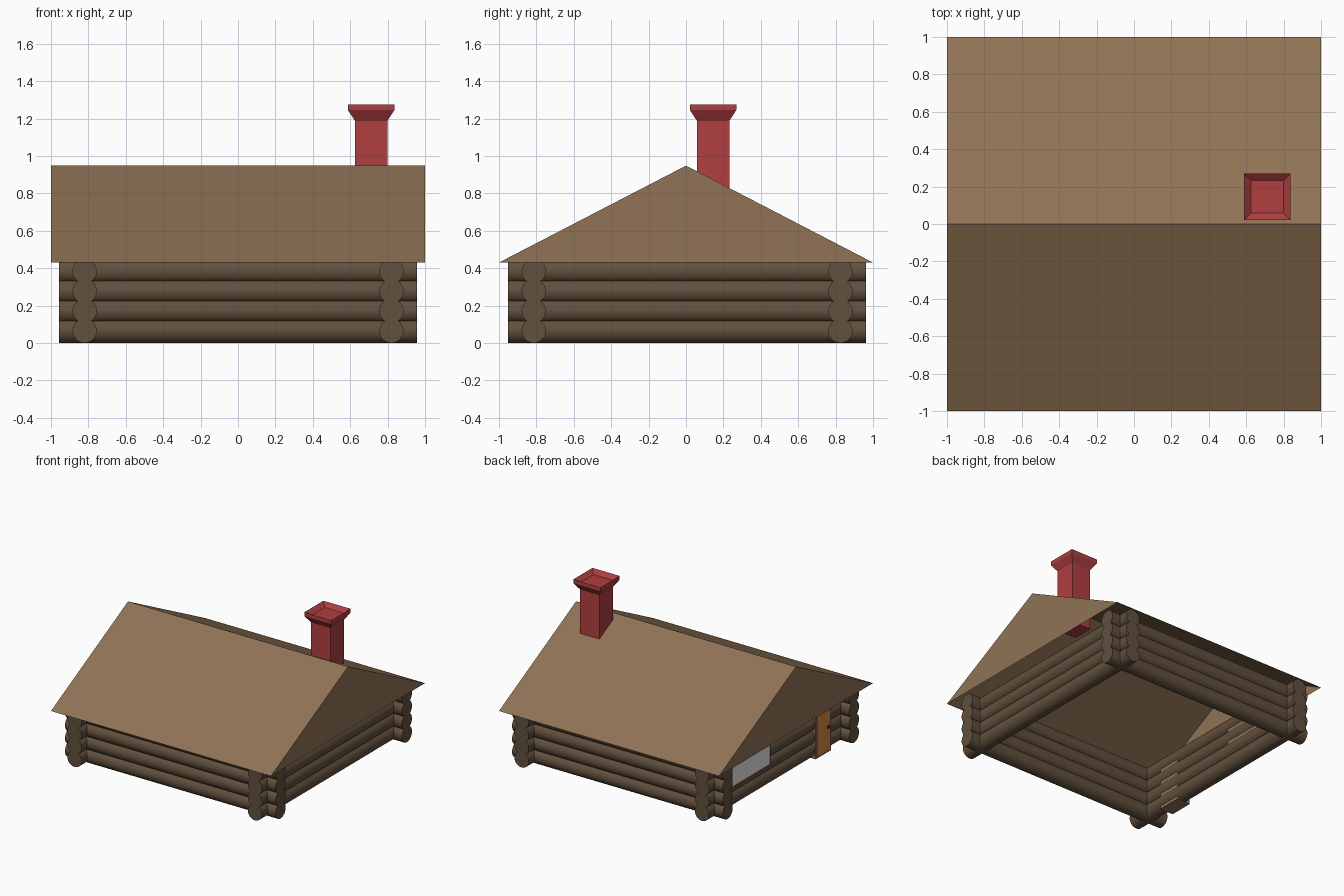
import bpy, bmesh, math
from mathutils import Matrix, Vector

if "Cube" in bpy.data.objects:
    bpy.data.objects.remove(bpy.data.objects["Cube"])


def material(name, hex_colour):
    def lin(c):
        c /= 255
        return c / 12.92 if c <= 0.04045 else ((c + 0.055) / 1.055) ** 2.4
    m = bpy.data.materials.new(name)
    m.diffuse_color = [lin(int(hex_colour[i:i + 2], 16)) for i in (0, 2, 4)] + [1]
    m.use_nodes = True
    m.node_tree.nodes["Principled BSDF"].inputs["Base Color"].default_value = m.diffuse_color
    return m


ROOF = material("roof tan", "907355")
LOG = material("log brown", "62503D")
BRICK = material("chimney red", "B03E40")
DOOR = material("door orange brown", "D88A40")
PANE = material("window pale grey", "EEEEEE")
KNOB = material("knob dark", "3A2E24")


def finish(bm, name, mat):
    me = bpy.data.meshes.new(name)
    bm.to_mesh(me)
    bm.free()
    me.materials.append(mat)
    ob = bpy.data.objects.new(name, me)
    bpy.context.collection.objects.link(ob)
    return ob


def box(name, lo, hi, mat):
    bm = bmesh.new()
    lo, hi = Vector(lo), Vector(hi)
    bmesh.ops.create_cube(bm, size=1, matrix=Matrix.Translation((lo + hi) / 2)
                          @ Matrix.Diagonal((*(hi - lo), 1)))
    return finish(bm, name, mat)


# Log walls: four rows on each side, crossing at the corners
WALL, RADIUS, LENGTH, OFF_Y = 0.82, 0.065, 1.915, 0.006


def log_wall(name, along_x, side):
    bm = bmesh.new()
    axis = "Y" if along_x else "X"
    for row in range(4):
        z = RADIUS + row * 0.106
        pos = (0, side * WALL + OFF_Y, z) if along_x else (side * WALL, OFF_Y, z)
        bmesh.ops.create_cone(bm, cap_ends=True, segments=24, radius1=RADIUS, radius2=RADIUS,
                              depth=LENGTH, matrix=Matrix.Translation(pos)
                              @ Matrix.Rotation(math.pi / 2, 4, axis))
    for f in bm.faces:
        f.smooth = len(f.verts) == 4
    for e in bm.edges:
        e.smooth = all(f.smooth for f in e.link_faces)
    finish(bm, name, LOG)


for name, along_x, side in (("front_logs", True, -1), ("back_logs", True, 1),
                            ("left_logs", False, -1), ("right_logs", False, 1)):
    log_wall(name, along_x, side)

# Roof: open-bottomed shell of two slopes and two gables
EAVE, RIDGE = 0.43, 0.948
bm = bmesh.new()
ends = [[bm.verts.new((x, y, z)) for y, z in ((-1, EAVE), (0, RIDGE), (1, EAVE))] for x in (-1, 1)]
left, right = ends
bm.faces.new(left[::-1])
bm.faces.new(right)
for i in (0, 1):
    bm.faces.new((left[i], right[i], right[i + 1], left[i + 1]))
bmesh.ops.recalc_face_normals(bm, faces=bm.faces)
if sum(f.normal.z for f in bm.faces) < 0:
    bmesh.ops.reverse_faces(bm, faces=bm.faces)
finish(bm, "roof", ROOF)

# Chimney: square stack, flared cap, sunken top
CX, CY = 0.712, 0.145
bm = bmesh.new()
rings = []
for h, z in ((0.087, 0.675), (0.087, 1.188), (0.124, 1.245), (0.124, 1.276), (0.087, 1.245)):
    rings.append([bm.verts.new((CX + sx * h, CY + sy * h, z))
                  for sx, sy in ((-1, -1), (1, -1), (1, 1), (-1, 1))])
for a, b in zip(rings, rings[1:]):
    for i in range(4):
        j = (i + 1) % 4
        bm.faces.new((a[i], a[j], b[j], b[i]))
bm.faces.new(rings[0][::-1])
bm.faces.new(rings[-1])
finish(bm, "chimney", BRICK)

# Window and door on the left wall: wooden frame through the logs, plate in front
FRONT, BACK = -0.892, -0.77
box("window_frame", (FRONT, 0.18, 0.18), (BACK, 0.69, 0.41), ROOF)
box("window_pane", (FRONT - 0.004, 0.195, 0.195), (FRONT + 0.002, 0.675, 0.395), PANE)
box("door_frame", (FRONT, -0.61, 0.0), (BACK, -0.41, 0.41), ROOF)
box("door_panel", (FRONT - 0.004, -0.592, 0.018), (FRONT + 0.002, -0.428, 0.392), DOOR)
box("door_knob", (FRONT - 0.016, -0.575, 0.2), (FRONT, -0.555, 0.22), KNOB)
